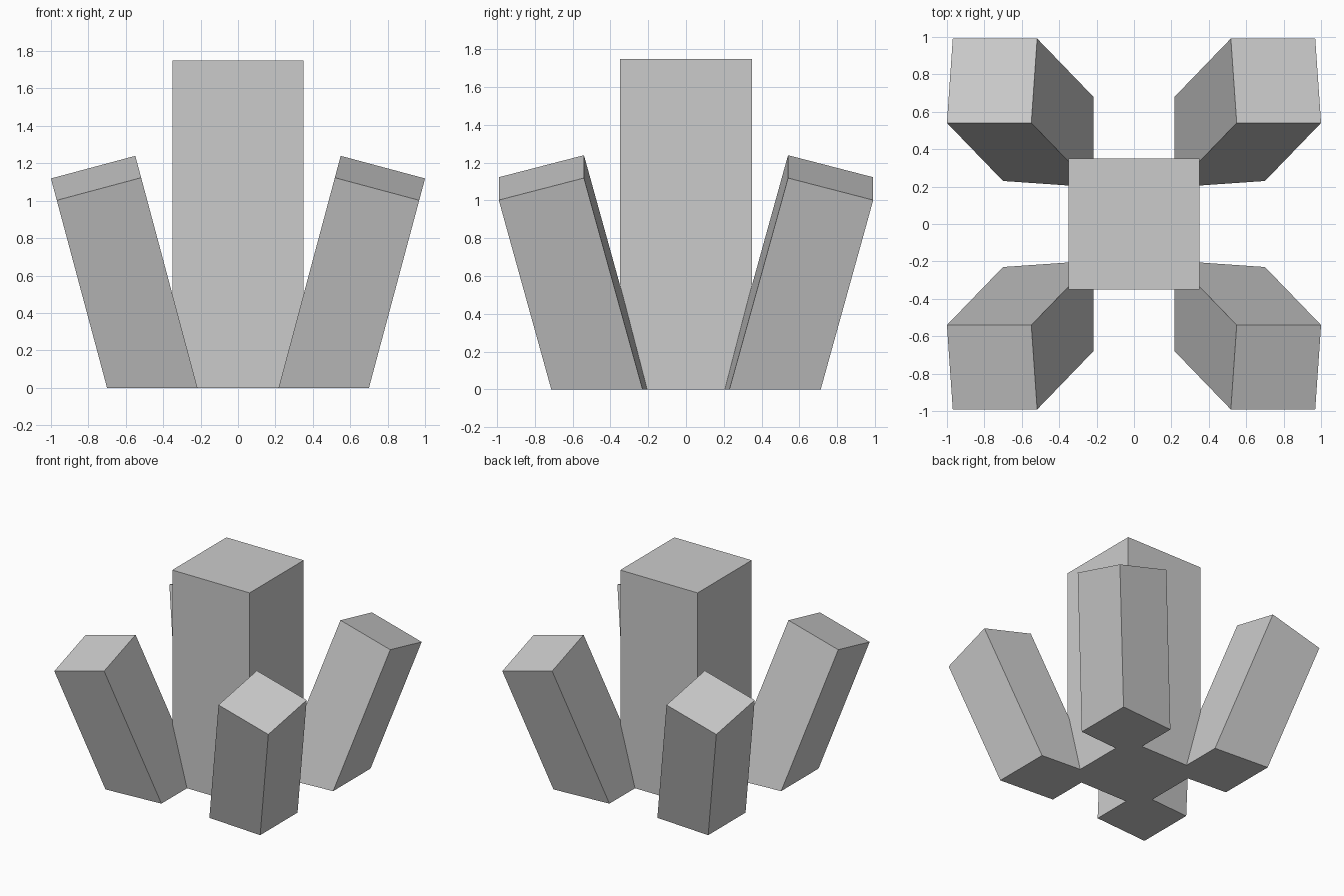
import bpy, bmesh
from math import radians
from mathutils import Matrix, Vector

cube = bpy.data.objects.get("Cube")
if cube:
    bpy.data.objects.remove(cube, do_unlink=True)

# One plain grey
grey = bpy.data.materials.new("plain grey")
grey.use_nodes = True
color = (0.6, 0.6, 0.6, 1)
grey.diffuse_color = color
grey.node_tree.nodes["Principled BSDF"].inputs["Base Color"].default_value = color


def pillar(name, width, length, top, rotation):
    """Square pillar hanging from its top centre, cut flat at the ground."""
    bm = bmesh.new()
    matrix = (Matrix.Translation(top) @ rotation
              @ Matrix.Translation((0, 0, -length / 2))
              @ Matrix.Diagonal((width, width, length, 1)))
    bmesh.ops.create_cube(bm, size=1, matrix=matrix)
    if length > top.z:
        geom = bm.verts[:] + bm.edges[:] + bm.faces[:]
        bmesh.ops.bisect_plane(bm, geom=geom, plane_co=(0, 0, 0),
                               plane_no=(0, 0, 1), clear_inner=True)
        rim = [e for e in bm.edges if e.is_boundary]
        bmesh.ops.holes_fill(bm, edges=rim)
    bmesh.ops.recalc_face_normals(bm, faces=bm.faces)
    mesh = bpy.data.meshes.new(name)
    bm.to_mesh(mesh)
    bm.free()
    mesh.materials.append(grey)
    obj = bpy.data.objects.new(name, mesh)
    bpy.context.collection.objects.link(obj)


# Upright centre pillar
pillar("centre_pillar", 0.7, 1.75, Vector((0, 0, 1.75)), Matrix.Identity(4))

# Four corner pillars leaning outward
tilt = radians(15)
for side, sx in (("left", 1), ("right", -1)):
    for end, sy in (("front", -1), ("back", 1)):
        lean = Matrix.Rotation(tilt * sx, 4, "Y") @ Matrix.Rotation(-tilt * sy, 4, "X")
        pillar(f"{end}_{side}_pillar", 0.467, 1.6,
               Vector((0.759 * sx, 0.766 * sy, 1.121)), lean)
